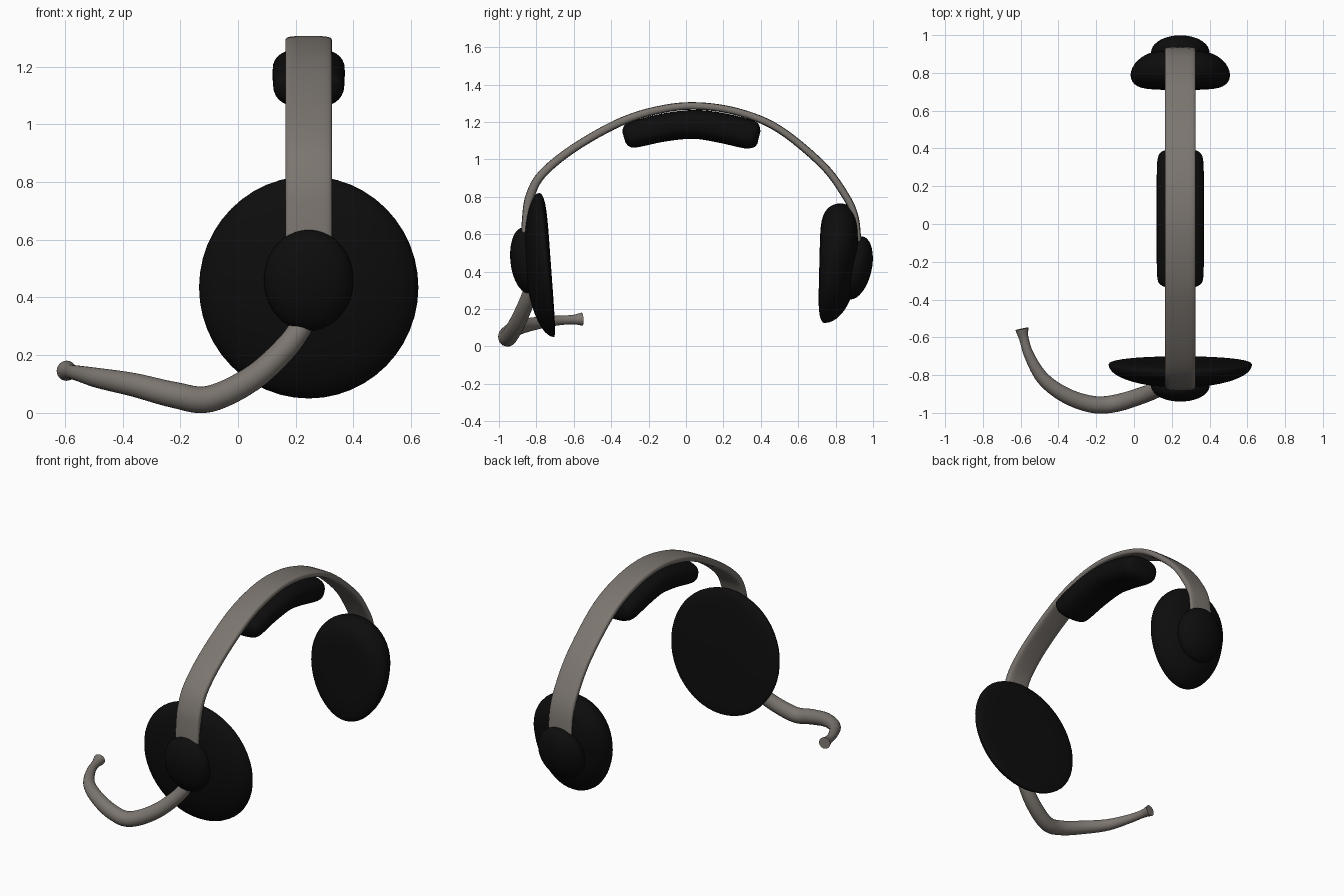
import bpy, bmesh, math
from mathutils import Vector, Matrix

if "Cube" in bpy.data.objects:
    bpy.data.objects.remove(bpy.data.objects["Cube"])

CX = 0.245  # centre line of band and ear cups


def material(name, rgb):
    m = bpy.data.materials.new(name)
    m.use_nodes = True
    m.diffuse_color = (*rgb, 1)
    m.node_tree.nodes["Principled BSDF"].inputs["Base Color"].default_value = (*rgb, 1)
    return m


BLACK = material("black foam", (0.004, 0.004, 0.004))
TAUPE = material("taupe plastic", (0.2, 0.18, 0.16))


def skin(name, rings, mat, angle=50):
    """Join closed rings of points into a capped, smooth solid."""
    bm = bmesh.new()
    loops = [[bm.verts.new(p) for p in ring] for ring in rings]
    for a, b in zip(loops, loops[1:]):
        for i in range(len(a)):
            j = (i + 1) % len(a)
            bm.faces.new((a[i], a[j], b[j], b[i]))
    bm.faces.new(loops[0])
    bm.faces.new(loops[-1])
    bmesh.ops.recalc_face_normals(bm, faces=bm.faces)
    mesh = bpy.data.meshes.new(name)
    bm.to_mesh(mesh)
    bm.free()
    mesh.materials.append(mat)
    obj = bpy.data.objects.new(name, mesh)
    bpy.context.collection.objects.link(obj)
    bpy.ops.object.select_all(action="DESELECT")
    obj.select_set(True)
    bpy.context.view_layer.objects.active = obj
    bpy.ops.object.shade_smooth_by_angle(angle=math.radians(angle))
    return obj


def smooth_path(points, steps=6):
    """Catmull-Rom interpolation of stations of any dimension."""
    p = [Vector(q) for q in points]
    p = [2 * p[0] - p[1]] + p + [2 * p[-1] - p[-2]]
    out = []
    for a, b, c, d in zip(p, p[1:], p[2:], p[3:]):
        for s in range(steps):
            t = s / steps
            out.append(0.5 * (2 * b + (c - a) * t + (2 * a - 5 * b + 4 * c - d) * t ** 2
                              + (3 * b - a - 3 * c + d) * t ** 3))
    return out + [p[-2]]


def power(v, e):
    return math.copysign(abs(v) ** e, v)


def sweep(name, stations, mat, side=None, square=2, sides=24):
    """Sweep a superellipse along stations of (x, y, z, half width, half height)."""
    st = smooth_path(stations)
    pos = [Vector(s[:3]) for s in st]
    rings = []
    for i, s in enumerate(st):
        tan = (pos[min(i + 1, len(st) - 1)] - pos[max(i - 1, 0)]).normalized()
        u = Vector(side) if side else tan.cross((0, 0, 1)).normalized()
        v = tan.cross(u).normalized()
        ring = []
        for k in range(sides):
            a = math.tau * k / sides
            ring.append(pos[i] + u * s[3] * power(math.cos(a), 2 / square)
                        + v * s[4] * power(math.sin(a), 2 / square))
        rings.append(ring)
    return skin(name, rings, mat)


def ear_pad(name, face_y, face_lean, z, rx, rz, rim, depth, out, blunt=0, egg=0, sides=48):
    """Cushion: nearly flat inner face, domed outer side; out is the outward y sign."""
    n = 12
    profile = [(math.sin(i / n * math.pi / 2), False) for i in range(1, n + 1)]
    profile += [(f, True) for f, _ in reversed(profile[:-1])]
    rings = []
    for f, outer in profile:
        ring = []
        for k in range(sides):
            a = math.tau * k / sides
            up = math.sin(a)
            edge = rim * (1 + 0.5 * up)
            if outer:
                p = 2 + blunt * max(0, up)
                d = edge + (depth - edge) * math.sqrt(1 - f ** p)
            else:
                d = edge * (1 - math.sqrt(max(0, 1 - f ** 6)))
            ring.append((CX + rx * f * math.cos(a) * (1 + egg * up),
                         face_y + face_lean * f * up + out * d,
                         z + rz * f * up))
        rings.append(ring)
    return skin(name, rings, BLACK, 75)


def hub(name, y, z, radii, tilt):
    """Domed cap that joins the band to an ear cup."""
    bpy.ops.mesh.primitive_uv_sphere_add(segments=40, ring_count=20)
    obj = bpy.context.object
    obj.name = name
    obj.data.transform(Matrix.Translation((CX, y, z)) @ Matrix.Rotation(tilt, 4, "X")
                       @ Matrix.Diagonal((*radii, 1)))
    obj.data.materials.append(BLACK)
    bpy.ops.object.shade_smooth_by_angle(angle=math.radians(60))


# Headband: flat arched strip
band = [(-0.86, 0.56, 0.022), (-0.855, 0.68, 0.022), (-0.835, 0.8, 0.024), (-0.77, 0.92, 0.023),
        (-0.6, 1.06, 0.022), (-0.35, 1.2, 0.022), (-0.13, 1.268, 0.021), (0.07, 1.285, 0.02),
        (0.29, 1.25, 0.02), (0.5, 1.16, 0.02), (0.73, 0.97, 0.02), (0.85, 0.81, 0.02),
        (0.905, 0.69, 0.018), (0.925, 0.53, 0.015)]
sweep("headband", [(CX, y, z, 0.081, t) for y, z, t in band], TAUPE, side=(1, 0, 0), square=4)

# Crown cushion under the band
cushion = [(-0.332, 1.118, 0.07, 0.03), (-0.318, 1.122, 0.105, 0.055), (-0.28, 1.132, 0.122, 0.07),
           (-0.12, 1.17, 0.125, 0.075), (0.04, 1.187, 0.125, 0.077), (0.18, 1.17, 0.125, 0.08),
           (0.33, 1.135, 0.122, 0.078), (0.374, 1.122, 0.105, 0.062), (0.39, 1.118, 0.07, 0.035)]
sweep("crown_cushion", [(CX, *c) for c in cushion], BLACK, side=(1, 0, 0), square=2.5, sides=32)

# Ear cups
ear_pad("front_ear_pad", -0.722, -0.028, 0.435, 0.38, 0.385, 0.022, 0.14, -1)
ear_pad("rear_ear_pad", 0.713, 0.008, 0.445, 0.262, 0.32, 0.07, 0.205, 1, blunt=3, egg=0.1)
hub("front_hub", -0.857, 0.46, (0.155, 0.082, 0.176), 0.1)
hub("rear_hub", 0.908, 0.42, (0.155, 0.085, 0.172), -0.22)

# Microphone boom with a flared tip
boom = [(0.24, -0.82, 0.33, 0.038), (0.17, -0.855, 0.23, 0.041), (0.05, -0.905, 0.12, 0.044),
        (-0.1, -0.95, 0.048, 0.046), (-0.22, -0.955, 0.062, 0.045), (-0.36, -0.908, 0.097, 0.041),
        (-0.48, -0.82, 0.12, 0.035), (-0.553, -0.7, 0.137, 0.027), (-0.582, -0.61, 0.143, 0.025),
        (-0.594, -0.555, 0.146, 0.035)]
sweep("microphone_boom", [(x, y, z, r, r) for x, y, z, r in boom], TAUPE)
